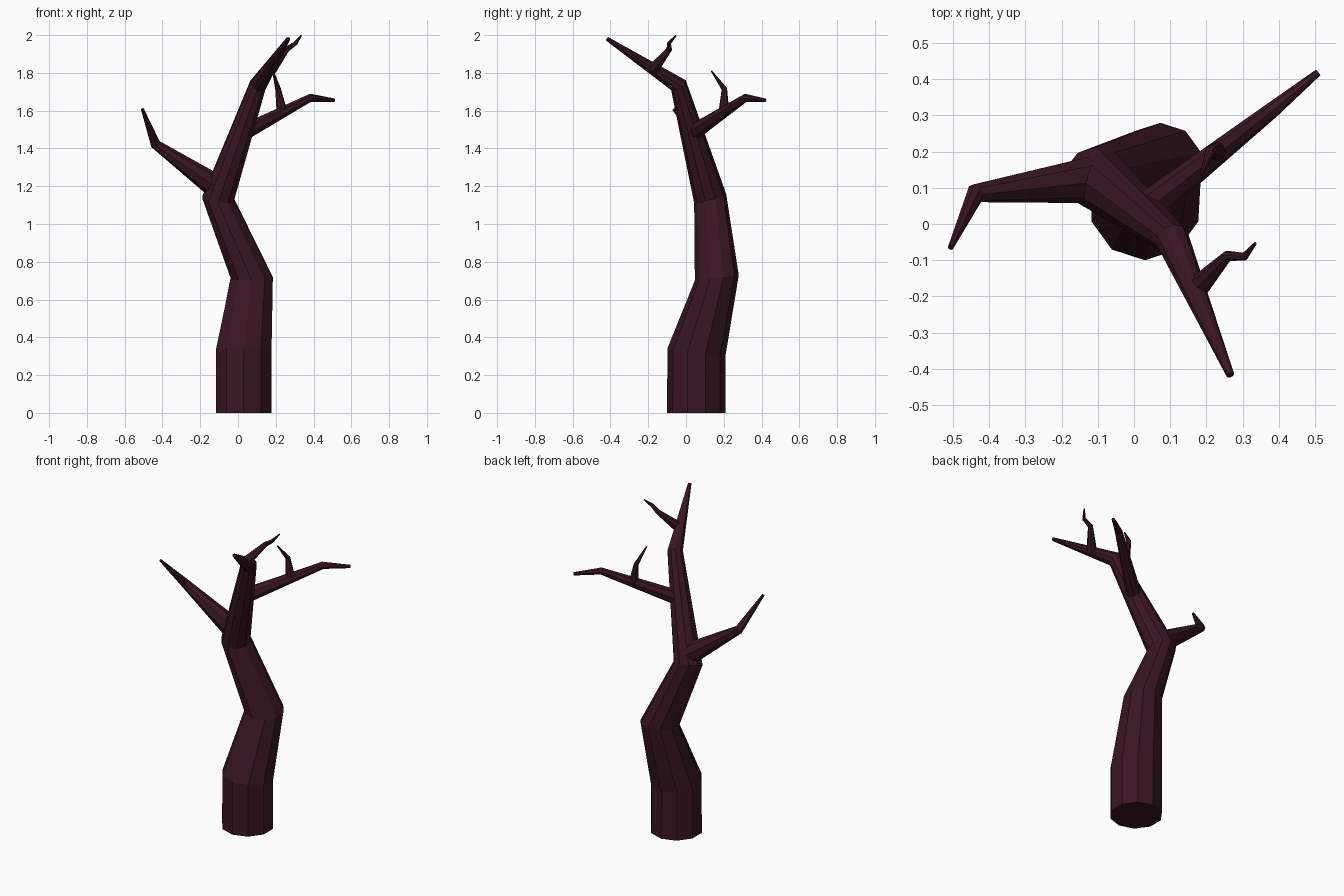
import bpy, bmesh, math
from mathutils import Vector

if "Cube" in bpy.data.objects:
    bpy.data.objects.remove(bpy.data.objects["Cube"])

bark = bpy.data.materials.new("dark_bark")
bark.diffuse_color = (0.042, 0.008, 0.017, 1)
bark.use_nodes = True
bark.node_tree.nodes["Principled BSDF"].inputs["Base Color"].default_value = bark.diffuse_color


def limb(name, sides, stations, tilts={}):
    """Tapered faceted tube through (x, y, z, radius) stations, mitred at the bends."""
    pts = [Vector(s[:3]) for s in stations]
    last = len(pts) - 1
    bm = bmesh.new()
    rings = []
    for i, p in enumerate(pts):
        into = (p - pts[max(i - 1, 0)]).normalized()
        out = (pts[min(i + 1, last)] - p).normalized()
        normal = Vector(tilts[i]) if i in tilts else into + out
        turn = Vector((0, 0, 1)).rotation_difference(normal)
        ring = []
        for k in range(sides):
            a = math.pi / 2 + math.tau * k / sides
            offset = Vector((math.cos(a), math.sin(a), 0)) * stations[i][3]
            ring.append(bm.verts.new(p + turn @ offset))
        rings.append(ring)
    for lo, hi in zip(rings, rings[1:]):
        for k in range(sides):
            n = (k + 1) % sides
            bm.faces.new((lo[k], lo[n], hi[n], hi[k]))
    bm.faces.new(rings[0][::-1])
    bm.faces.new(rings[-1])
    bmesh.ops.recalc_face_normals(bm, faces=bm.faces)
    mesh = bpy.data.meshes.new(name)
    bm.to_mesh(mesh)
    bm.free()
    mesh.materials.append(bark)
    obj = bpy.data.objects.new(name, mesh)
    bpy.context.collection.objects.link(obj)
    return obj


# Crooked trunk, running out into the front branch tip
limb("trunk", 10, [
    (0.03, 0.055, 0.0, 0.155), (0.03, 0.055, 0.32, 0.155),
    (0.073, 0.163, 0.715, 0.117), (-0.105, 0.128, 1.135, 0.088),
    (0.105, -0.04, 1.735, 0.047), (0.266, -0.417, 1.98, 0.011)],
    {0: (0, 0, 1), 2: (0.0, -0.12, 1), 3: (0.08, -0.28, 1)})

# Left branch with upturned end
limb("left_branch", 8, [
    (-0.09, 0.125, 1.18, 0.068), (-0.437, 0.085, 1.423, 0.027),
    (-0.506, -0.065, 1.608, 0.008)])

# Right-hand back branch with level end
limb("right_branch", 8, [
    (0.04, 0.047, 1.49, 0.045), (0.383, 0.316, 1.668, 0.022),
    (0.508, 0.418, 1.655, 0.010)])

# Twig on the right branch
limb("right_twig", 8, [
    (0.235, 0.2, 1.58, 0.03), (0.212, 0.203, 1.715, 0.015),
    (0.185, 0.135, 1.81, 0.004)])

# Kinked twig near the top of the trunk
limb("top_twig", 8, [
    (0.175, -0.175, 1.82, 0.032), (0.258, -0.088, 1.925, 0.015),
    (0.305, -0.09, 1.957, 0.011), (0.335, -0.053, 1.998, 0.004)])
